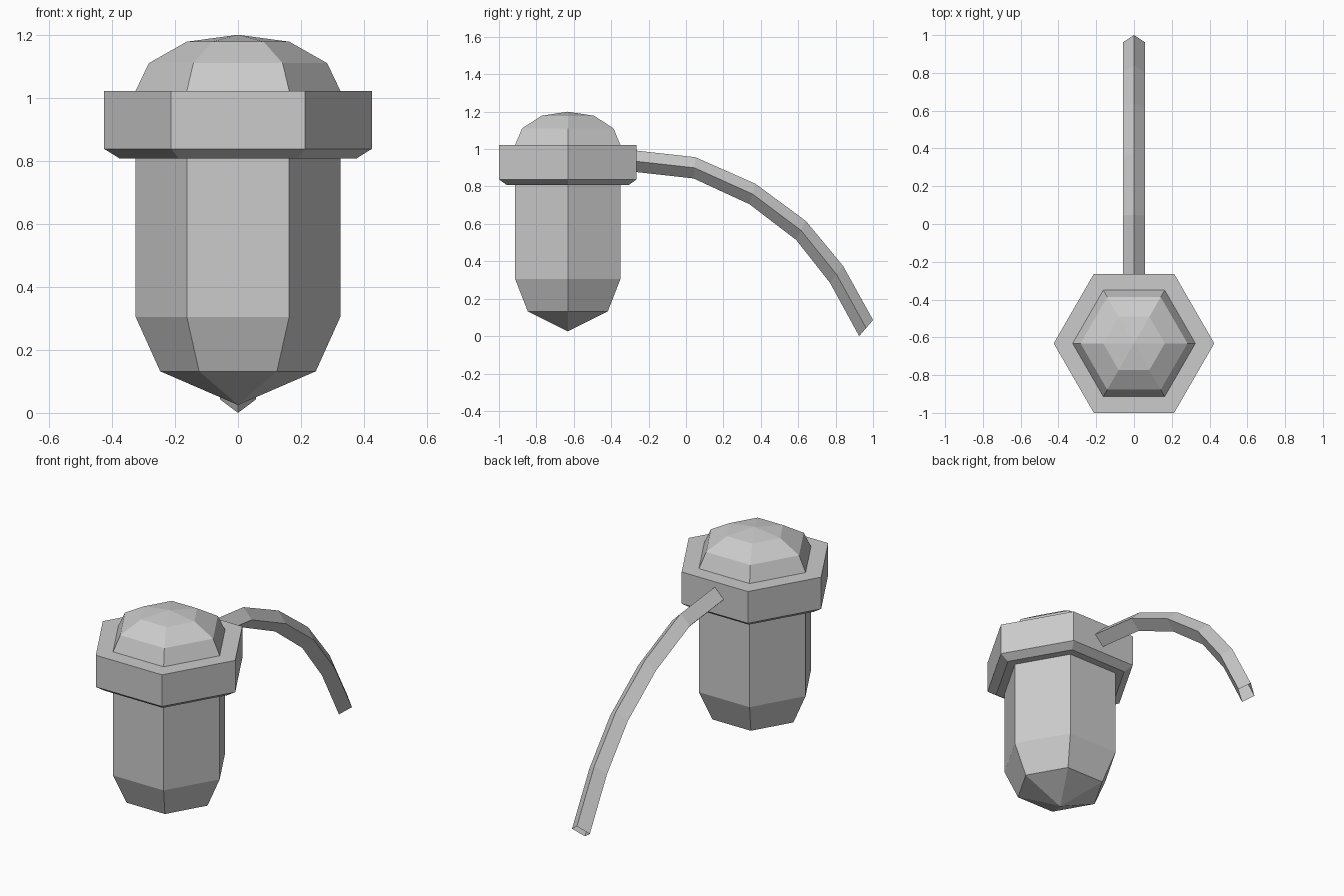
import bpy, bmesh
from math import sin, cos, radians, pi

if "Cube" in bpy.data.objects:
    bpy.data.objects.remove(bpy.data.objects["Cube"])

GREY = (0.6, 0.6, 0.6, 1)
grey = bpy.data.materials.new("plain grey")
grey.diffuse_color = GREY
grey.use_nodes = True
grey.node_tree.nodes["Principled BSDF"].inputs["Base Color"].default_value = GREY

CENTRE_Y = -0.632
SIDES = 6


def finish(name, bm, closed=True):
    if closed:
        bmesh.ops.recalc_face_normals(bm, faces=bm.faces)
    mesh = bpy.data.meshes.new(name)
    bm.to_mesh(mesh)
    bm.free()
    mesh.materials.append(grey)
    obj = bpy.data.objects.new(name, mesh)
    bpy.context.collection.objects.link(obj)
    return obj


def bridge(bm, low, high):
    n = len(low)
    for i in range(n):
        j = (i + 1) % n
        bm.faces.new((low[i], low[j], high[j], high[i]))


def hex_lathe(name, profile):
    """Six-sided turning of (radius, z) points; zero radius makes a tip."""
    bm = bmesh.new()
    rings = []
    for r, z in profile:
        rings.append([bm.verts.new((r * cos(2 * pi * i / SIDES),
                                    CENTRE_Y + r * sin(2 * pi * i / SIDES), z))
                      for i in range(SIDES)])
    for low, high in zip(rings, rings[1:]):
        bridge(bm, low, high)
    bm.faces.new(rings[0])
    bm.faces.new(rings[-1])
    bmesh.ops.remove_doubles(bm, verts=bm.verts, dist=0.0005)
    return finish(name, bm)


# Nut with pointed base
hex_lathe("nut_body", [(0, 0.025), (0.247, 0.132), (0.325, 0.305), (0.325, 0.95)])

# Wide rim of the cap
hex_lathe("cap_rim", [(0.375, 0.807), (0.425, 0.838), (0.425, 1.022)])

# Faceted dome on the cap
hex_lathe("cap_dome", [(0.325, 1.0), (0.325, 1.022), (0.283, 1.11),
                       (0.163, 1.178), (0, 1.2)])

# Drooping diamond-section tail, open at its end: (y, z, tilt in degrees)
path = [(-0.27, 0.935, 2), (0.045, 0.90, 5), (0.355, 0.76, 16),
        (0.615, 0.565, 27), (0.805, 0.33, 38), (0.963, 0.043, 41)]
HALF = 0.057
bm = bmesh.new()
rings = []
for y, z, tilt in path:
    dy, dz = HALF * sin(radians(tilt)), HALF * cos(radians(tilt))
    rings.append([bm.verts.new(p) for p in ((HALF, y, z), (0, y - dy, z - dz),
                                            (-HALF, y, z), (0, y + dy, z + dz))])
for near, far in zip(rings, rings[1:]):
    bridge(bm, near, far)
bm.normal_update()
finish("curved_tail", bm, closed=False)
tail = bpy.data.objects["curved_tail"].data
# Keep the tail faces pointing outwards
if tail.polygons[0].normal.x * tail.polygons[0].center.x < 0:
    tail.flip_normals()
